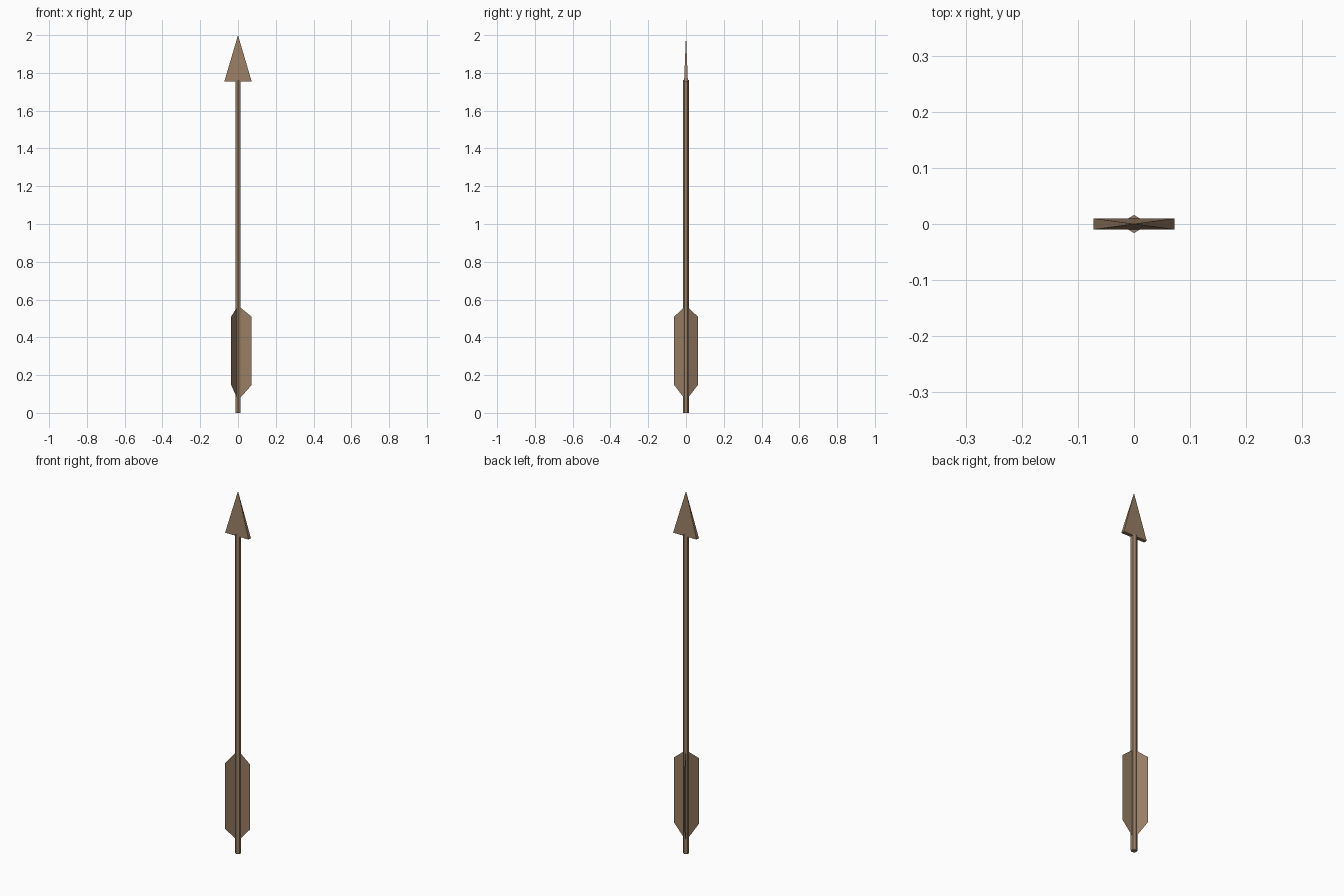
import bpy
from math import cos, sin, pi

if "Cube" in bpy.data.objects:
    bpy.data.objects.remove(bpy.data.objects["Cube"])

wood = bpy.data.materials.new("brown")
wood.diffuse_color = (0.32, 0.21, 0.13, 1)
wood.use_nodes = True
wood.node_tree.nodes["Principled BSDF"].inputs["Base Color"].default_value = wood.diffuse_color


def add_mesh(name, verts, faces):
    mesh = bpy.data.meshes.new(name)
    mesh.from_pydata(verts, [], faces)
    mesh.materials.append(wood)
    obj = bpy.data.objects.new(name, mesh)
    bpy.context.collection.objects.link(obj)
    return obj


# Six-sided shaft with corners pointing front and back
SIDES, RADIUS, SHAFT_TOP = 6, 0.016, 1.763
ring = [(RADIUS * cos(pi / 2 + i * 2 * pi / SIDES),
         RADIUS * sin(pi / 2 + i * 2 * pi / SIDES)) for i in range(SIDES)]
verts = [(x, y, z) for z in (0, SHAFT_TOP) for x, y in ring]
faces = [(i, (i + 1) % SIDES, (i + 1) % SIDES + SIDES, i + SIDES) for i in range(SIDES)]
faces += [tuple(reversed(range(SIDES))), tuple(range(SIDES, 2 * SIDES))]
add_mesh("shaft", verts, faces)

# Flat pyramid arrowhead
W, D, BASE = 0.072, 0.01, 1.755
add_mesh("arrowhead",
         [(-W, -D, BASE), (W, -D, BASE), (W, D, BASE), (-W, D, BASE), (0, 0, 2)],
         [(3, 2, 1, 0), (0, 1, 4), (1, 2, 4), (2, 3, 4), (3, 0, 4)])

# Three paper-thin feathers around the shaft
feather = [(0.012, 0.08), (0.072, 0.147), (0.072, 0.51), (0.012, 0.558)]
for i in range(3):
    a = i * 2 * pi / 3
    add_mesh(f"feather_{i + 1}",
             [(r * cos(a), r * sin(a), z) for r, z in feather], [(0, 1, 2, 3)])
